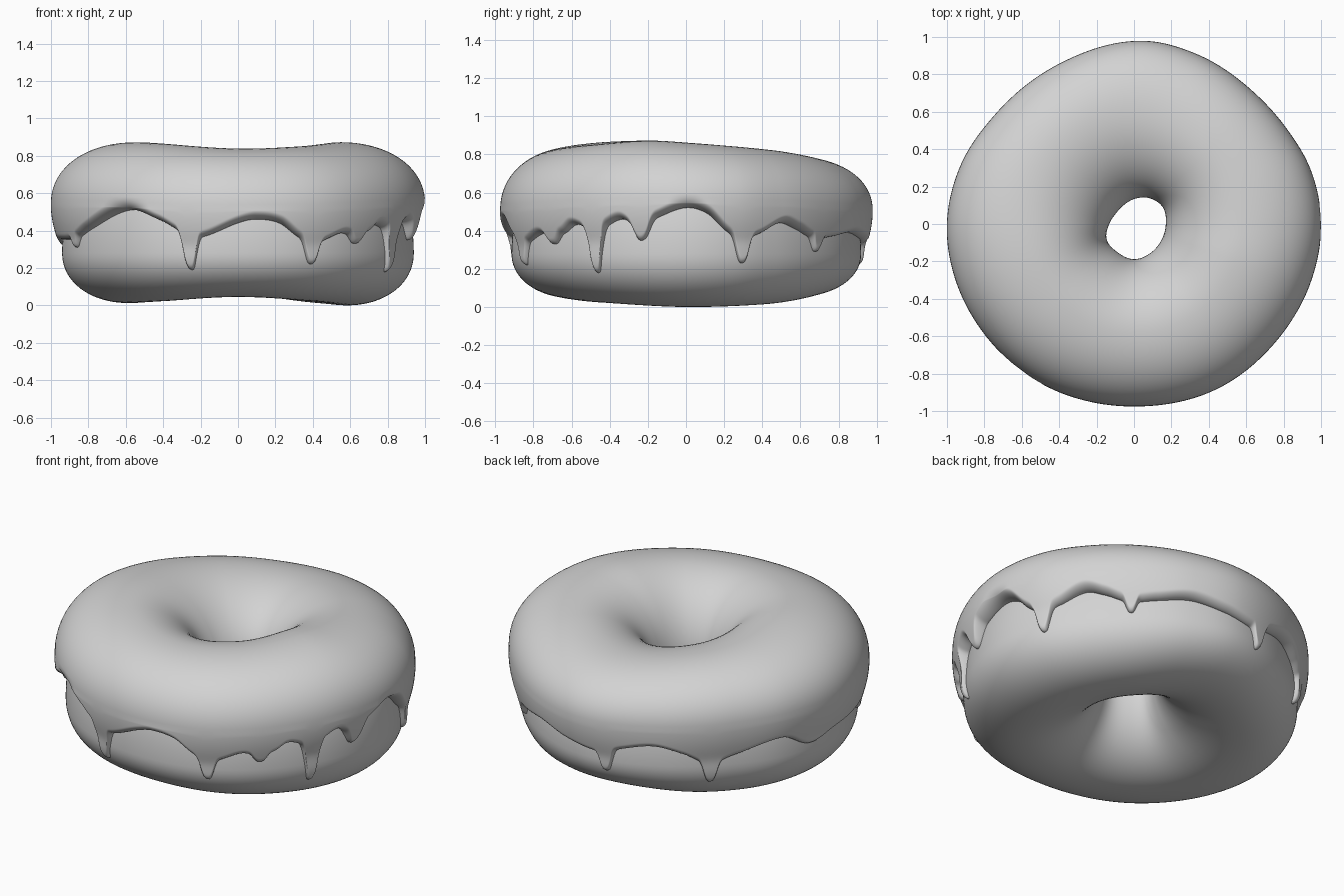
import bpy, math

if "Cube" in bpy.data.objects:
    bpy.data.objects.remove(bpy.data.objects["Cube"])

# ---- outlines read around the ring: angle in degrees -> value ----
OUTER = [(0, 1.0), (17, .988), (32, .962), (49, .952), (70, .968), (87, .98), (115, .945), (141, .945),
         (161, .978), (180, 1.0), (197, 1.0), (216, .993), (236, .988), (270, .975), (297, .987), (320, .985), (341, .994)]
HOLE = [(0, .17), (30, .178), (60, .16), (90, .133), (120, .114), (150, .112), (180, .132), (210, .168),
        (240, .175), (270, .188), (300, .178), (330, .17)]
TOP = [(0, .862), (45, .825), (90, .785), (135, .815), (180, .862), (200, .872), (225, .865), (270, .838),
       (305, .85), (340, .872)]
BOTTOM = [(0, 0.0), (45, .015), (90, .055), (135, .025), (180, .012), (225, .022), (270, .045), (315, .022)]
# scalloped lower edge of the icing (height)
SCALLOP = [(0, .52), (7, .49), (13, .40), (18, .36), (24, .38), (33, .44), (40, .41), (48, .36), (58, .37),
           (70, .39), (82, .36), (96, .33), (103, .37), (114, .40), (124, .36), (133, .30), (142, .34),
           (159, .40), (170, .32), (182, .35), (204, .36), (213, .41), (231, .51), (244, .45), (250, .40),
           (254, .37), (259, .37), (270, .44), (276, .46), (284, .44), (290, .37), (295, .33), (299, .345),
           (306, .385), (312, .375), (317, .39), (321, .43), (325, .42), (329, .38), (333, .42), (339, .46),
           (345, .42), (351, .47)]
# drips: angle, tip height, half width in degrees
DRIPS = [(18.4, .23, 2.5), (49, .29, 2), (97, .22, 2.3), (133.5, .18, 2.6), (204, .31, 1.8), (254, .19, 2.5),
         (294.8, .22, 2.5), (312.3, .33, 2.6), (330, .18, 2.4), (346, .35, 2.8)]
MID = .58            # radius of the ring's crest
WAIST = .43          # height of the narrowest part of the hole


def around(table, a):
    """Smooth periodic interpolation of an (angle, value) table."""
    n = len(table)
    a %= 360

    def key(i):
        return table[i % n][0] + 360 * (i // n), table[i % n][1]
    i = max(k for k in range(n) if table[k][0] <= a)
    (x0, y0), (x1, y1), (x2, y2), (x3, y3) = (key(i + k) for k in (-1, 0, 1, 2))
    w = x2 - x1
    m1, m2 = (y2 - y0) / (x2 - x0) * w, (y3 - y1) / (x3 - x1) * w
    t = (a - x1) / w
    return ((2*t**3 - 3*t**2 + 1) * y1 + (t**3 - 2*t**2 + t) * m1
            + (3*t**2 - 2*t**3) * y2 + (t**3 - t**2) * m2)


def spow(v, p):
    return math.copysign(abs(v) ** p, v)


def arc(phi, n):
    return spow(math.cos(phi), 2 / n), spow(math.sin(phi), 2 / n)


class Section:
    """Cross-section at one angle: low-bellied dough under a wider icing cap."""
    def __init__(self, a):
        self.a = math.radians(a)
        self.R, self.hole = around(OUTER, a), around(HOLE, a)
        self.top, self.bot = around(TOP, a), around(BOTTOM, a)
        self.belly = .28
        self.wide = .51 + .035 * math.cos(self.a) ** 2

    def xyz(self, r, z):
        return r * math.cos(self.a), r * math.sin(self.a), z

    def dough(self, phi):
        outer = math.cos(phi) >= 0
        c, s = arc(phi, 2.1 if outer else 2)
        zc = self.belly if outer else WAIST
        h = self.top - .035 - zc if s > 0 else zc - self.bot
        w = self.R - .06 - MID if outer else MID - self.hole
        return MID + w * c, zc + h * s

    def dough_r(self, z):
        h = self.top - .035 - self.belly if z > self.belly else self.belly - self.bot
        s = min(1, abs(z - self.belly) / h)
        return MID + (self.R - .06 - MID) * (1 - s ** 2.1) ** (1 / 2.1)

    def skirt_r(self, z):
        """Icing below its widest line: curls in, then hugs the dough."""
        s = min(1, (self.wide - z) / .45)
        e = MID + (self.R - MID) * (1 - s * s) ** .5
        d = self.dough_r(z) + .024
        return (e + d + math.sqrt((e - d) ** 2 + .0002)) / 2

    def cap(self, phi):
        outer = math.cos(phi) >= 0
        c, s = arc(phi, 2.1 if outer else 2)
        zc = self.wide if outer else WAIST
        w = self.R - MID if outer else MID - self.hole
        return MID + w * c, zc + (self.top - zc) * s


def icing_edge(a):
    z = around(SCALLOP, a)
    for ang, tip, w in DRIPS:
        d = abs((a - ang + 180) % 360 - 180)
        z -= max(0, around(SCALLOP, ang) - tip) * math.exp(-(d / w) ** 3)
    return z


def make_object(name, columns, closed, mat):
    n, m = len(columns), len(columns[0])
    verts = [p for col in columns for p in col]
    faces = []
    for i in range(n):
        j = (i + 1) % n
        for k in range(m if closed else m - 1):
            l = (k + 1) % m
            faces.append((i*m + k, j*m + k, j*m + l, i*m + l))
    me = bpy.data.meshes.new(name)
    me.from_pydata(verts, [], faces)
    me.materials.append(mat)
    me.polygons.foreach_set("use_smooth", [True] * len(faces))
    me.update()
    ob = bpy.data.objects.new(name, me)
    bpy.context.collection.objects.link(ob)
    return ob


grey = bpy.data.materials.new("plain grey")
grey.diffuse_color = (.65, .65, .65, 1)
grey.use_nodes = True
grey.node_tree.nodes["Principled BSDF"].inputs["Base Color"].default_value = grey.diffuse_color

# dough ring
cols = []
for i in range(180):
    sec = Section(i * 2)
    cols.append([sec.xyz(*sec.dough(2 * math.pi * k / 80)) for k in range(80)])
make_object("dough", cols, True, grey)

# icing: scalloped skirt, then cap over the crest and down into the hole
cols = []
N, SKIRT, CAP = 900, 22, 40
for i in range(N):
    a = i * 360 / N
    sec = Section(a)
    edge = min(icing_edge(a), sec.wide - .005)
    over = sec.skirt_r(edge) - sec.dough_r(edge)
    length = .028 + .4 * max(0, over - .03)
    col = [sec.xyz(sec.dough_r(edge) - .012, edge + .004)]
    pts = []
    for k in range(SKIRT):
        z = edge + (sec.wide - edge) * (k / SKIRT) ** 1.6
        pts.append((sec.skirt_r(z), z))
    pts += [sec.cap(math.pi * k / CAP) for k in range(CAP + 1)]
    for k, (r, z) in enumerate(pts):
        if k < SKIRT + CAP // 4:               # rounded lip
            s = min(1, (z - edge) / length)
            d = sec.dough_r(z)
            r = d + (r - d) * math.sqrt(1 - (1 - s) ** 2)
        col.append(sec.xyz(r, z))
    col.append(sec.xyz(sec.hole + .012, WAIST - .02))
    cols.append(col)
make_object("icing", cols, False, grey)
